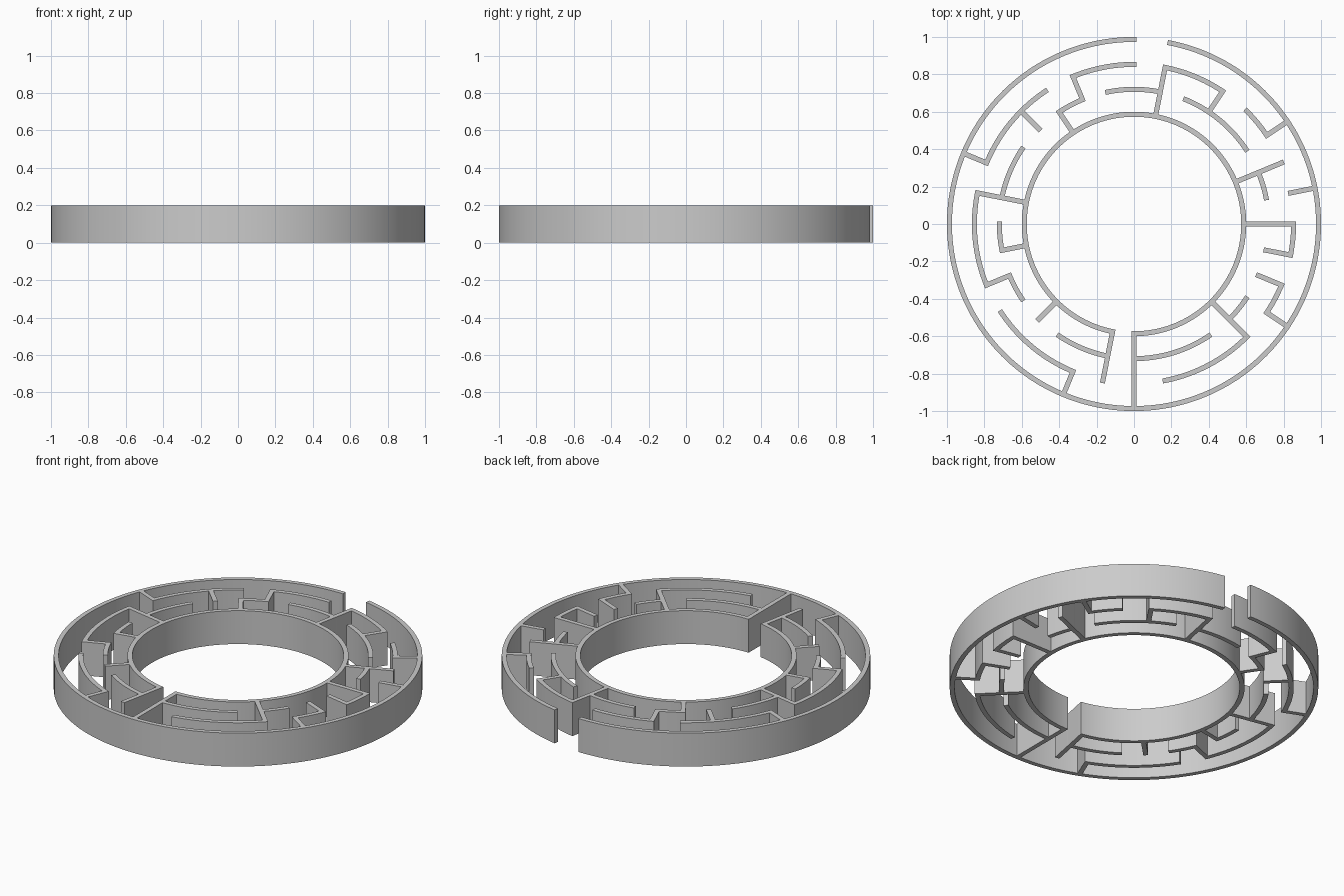
import bpy, bmesh, math

if "Cube" in bpy.data.objects:
    bpy.data.objects.remove(bpy.data.objects["Cube"])

# Circular maze: 4 concentric rings, 32 angular cells, walls of equal thickness
T = 0.0267
H = 0.2
R = [0.5867, 0.72, 0.8533, 0.9867]
STEP = math.tau / 32


def finish(name, bm):
    bmesh.ops.recalc_face_normals(bm, faces=bm.faces)
    me = bpy.data.meshes.new(name)
    bm.to_mesh(me)
    bm.free()
    ob = bpy.data.objects.new(name, me)
    bpy.context.collection.objects.link(ob)
    bpy.context.view_layer.objects.active = ob
    ob.select_set(True)
    bpy.ops.object.shade_smooth_by_angle(angle=math.radians(30))
    ob.select_set(False)


def sweep(bm, sections):
    """Join a row of four-point cross-sections into a capped wall."""
    rows = [[bm.verts.new(p) for p in s] for s in sections]
    for a, b in zip(rows, rows[1:]):
        for i in range(4):
            j = (i + 1) % 4
            bm.faces.new((a[i], a[j], b[j], b[i]))
    bm.faces.new(rows[0])
    bm.faces.new(rows[-1])


def arc_wall(bm, ring, k0, k1):
    r = R[ring]
    a0, a1 = k0 * STEP - T / 2 / r, k1 * STEP + T / 2 / r
    n = (k1 - k0) * 6
    sections = []
    for i in range(n + 1):
        a = a0 + (a1 - a0) * i / n
        c, s = math.cos(a), math.sin(a)
        sections.append([(q * c, q * s, z) for q, z in
                         ((r - T/2, 0), (r + T/2, 0), (r + T/2, H), (r - T/2, H))])
    sweep(bm, sections)


def radial_wall(bm, k, r0, r1):
    c, s = math.cos(k * STEP), math.sin(k * STEP)
    e1 = -0.004 if r1 == 3 else T / 2
    e0 = -0.004 if r0 == 0 else T / 2
    sections = [[(q * c - w * s, q * s + w * c, z) for w, z in
                 ((-T/2, 0), (T/2, 0), (T/2, H), (-T/2, H))]
                for q in (R[r0] - e0, R[r1] + e1)]
    sweep(bm, sections)


# Full rings with one-cell openings, then the partial arcs between them
arcs = {
    "inner_ring": (0, [(24, 55)]),
    "inner_arcs": (1, [(7, 9), (10, 11), (13, 15), (16, 17), (18, 19), (21, 23),
                       (24, 27), (28, 29), (1, 2), (3, 6)]),
    "outer_arcs": (2, [(8, 10), (11, 14), (15, 18), (19, 22), (25, 28), (29, 30),
                       (31, 32), (3, 4), (5, 7)]),
    "outer_ring": (3, [(8, 39)]),
}
for name, (ring, spans) in arcs.items():
    bm = bmesh.new()
    for k0, k1 in spans:
        arc_wall(bm, ring, k0, k1)
    finish(name, bm)

# Straight spokes: cell indices grouped by the rings they join
spokes = {
    (0, 3): [24],
    (0, 2): [0, 2, 7, 15, 23, 28],
    (0, 1): [11, 17, 20],
    (1, 2): [5, 10, 12, 18, 30, 31],
    (2, 3): [1, 3, 14, 22, 29],
}
bm = bmesh.new()
for (r0, r1), cells in spokes.items():
    for k in cells:
        radial_wall(bm, k, r0, r1)
finish("radial_walls", bm)
